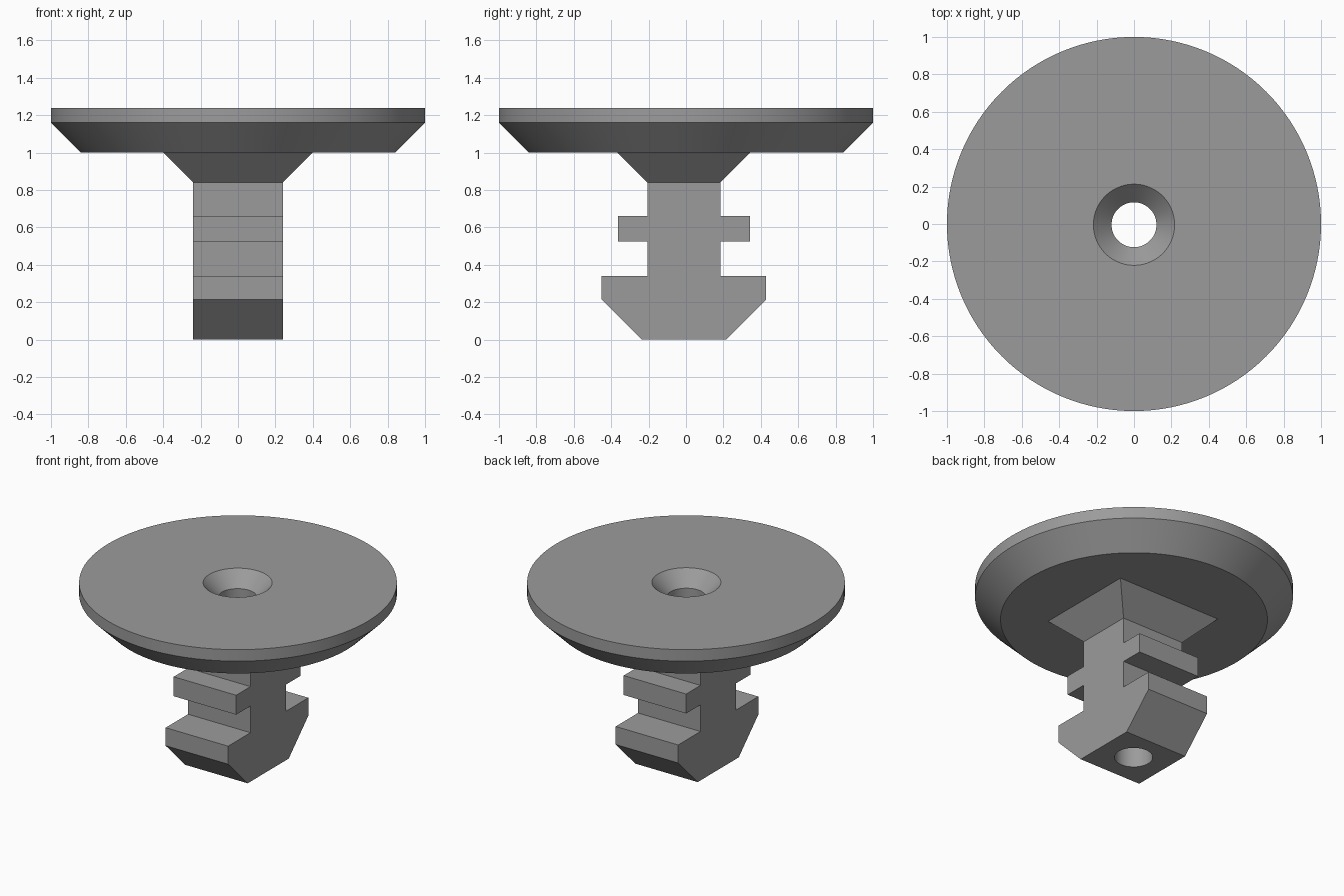
import bpy, bmesh, math

if "Cube" in bpy.data.objects:
    bpy.data.objects.remove(bpy.data.objects["Cube"])

STEM_Y = -0.011   # stem sits slightly off the flange centre
HOLE_Y = -0.004
SEGMENTS = 128

grey = bpy.data.materials.new("plain grey")
grey.diffuse_color = (0.33, 0.33, 0.33, 1)
grey.use_nodes = True
grey.node_tree.nodes["Principled BSDF"].inputs["Base Color"].default_value = grey.diffuse_color


def make_object(name, bm):
    bmesh.ops.recalc_face_normals(bm, faces=bm.faces)
    mesh = bpy.data.meshes.new(name)
    bm.to_mesh(mesh)
    bm.free()
    mesh.materials.append(grey)
    obj = bpy.data.objects.new(name, mesh)
    bpy.context.collection.objects.link(obj)
    return obj


def turned(name, profile, y=0.0):
    """Solid of stacked circles given as (radius, z), bottom to top."""
    bm = bmesh.new()
    rings = []
    for r, z in profile:
        rings.append([bm.verts.new((r * math.cos(a), y + r * math.sin(a), z))
                      for a in (2 * math.pi * i / SEGMENTS for i in range(SEGMENTS))])
    for low, high in zip(rings, rings[1:]):
        for i in range(SEGMENTS):
            j = (i + 1) % SEGMENTS
            bm.faces.new((low[i], low[j], high[j], high[i]))
    bm.faces.new(rings[0])
    bm.faces.new(rings[-1])
    return make_object(name, bm)


def combine(target, other, operation):
    mod = target.modifiers.new(operation.lower(), 'BOOLEAN')
    mod.operation = operation
    mod.solver = 'EXACT'
    mod.object = other
    bpy.context.view_layer.objects.active = target
    bpy.ops.object.modifier_apply(modifier=mod.name)
    bpy.data.objects.remove(other)


# Round flange with a bevelled underside
flange = turned("flanged_plug", [(0.84, 1.0), (1.0, 1.16), (1.0, 1.24)])

# Barbed stem: mirrored profile extruded across x
half = [(0.225, 0), (0.44, 0.215), (0.44, 0.34), (0.195, 0.34), (0.195, 0.525),
        (0.352, 0.525), (0.352, 0.66), (0.195, 0.66), (0.195, 0.84)]
outline = half + [(-y, z) for y, z in reversed(half)]
bm = bmesh.new()
face = bm.faces.new([bm.verts.new((-0.24, y + STEM_Y, z)) for y, z in outline])
sweep = bmesh.ops.extrude_face_region(bm, geom=[face], use_keep_orig=True)
for v in sweep["geom"]:
    if isinstance(v, bmesh.types.BMVert):
        v.co.x = 0.24

# Flared collar: top of the stem widens at 45 degrees into the flange
top = next(f for f in bm.faces if all(abs(v.co.z - 0.84) < 1e-4 for v in f.verts))
flare = bmesh.ops.extrude_face_region(bm, geom=[top])
bmesh.ops.delete(bm, geom=[top], context='FACES_ONLY')
rise = 0.2
for v in flare["geom"]:
    if isinstance(v, bmesh.types.BMVert):
        v.co.x += math.copysign(rise, v.co.x)
        v.co.y += math.copysign(rise, v.co.y - STEM_Y)
        v.co.z += rise
stem = make_object("barbed_stem", bm)
combine(flange, stem, 'UNION')

# Through hole with a countersink at the top
bore = turned("bore_cutter", [(0.12, -0.1), (0.12, 1.143), (0.217, 1.24), (0.217, 1.4)], HOLE_Y)
combine(flange, bore, 'DIFFERENCE')

# Smooth curved walls, crisp edges
bpy.ops.object.select_all(action='DESELECT')
flange.select_set(True)
bpy.context.view_layer.objects.active = flange
bpy.ops.object.shade_smooth_by_angle(angle=math.radians(30))
